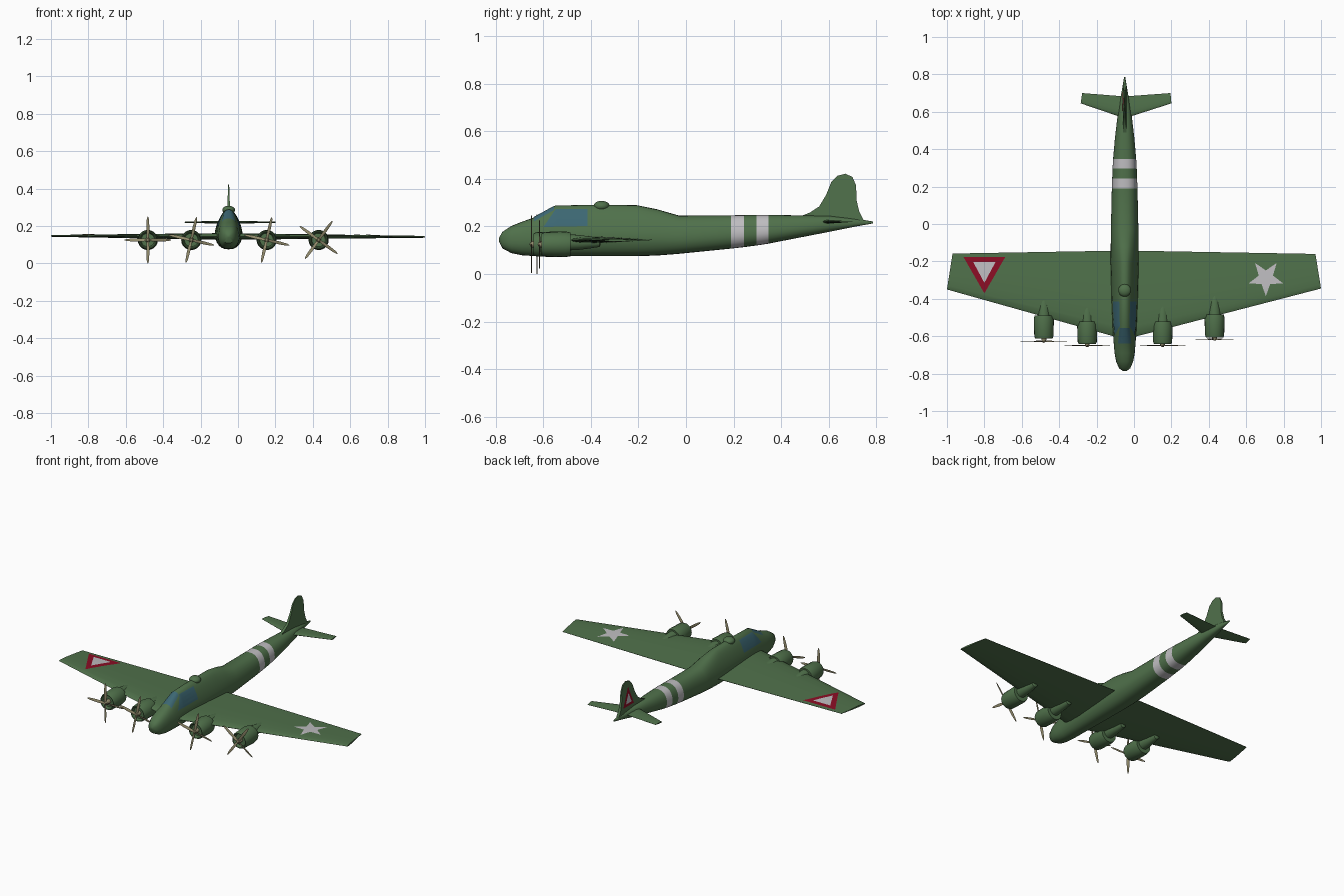
import bpy, bmesh, math
from mathutils import Vector
from mathutils.bvhtree import BVHTree

if "Cube" in bpy.data.objects:
    bpy.data.objects.remove(bpy.data.objects["Cube"])

CX = -0.05  # fuselage centre line


def mat(name, rgb):
    m = bpy.data.materials.new(name)
    m.diffuse_color = (*rgb, 1)
    m.use_nodes = True
    m.node_tree.nodes["Principled BSDF"].inputs["Base Color"].default_value = m.diffuse_color
    return m


GREEN = mat("olive green", (0.080, 0.165, 0.070))
WHITE = mat("pale grey", (0.52, 0.51, 0.53))
RED = mat("crimson", (0.26, 0.004, 0.018))
GLASS = mat("teal glass", (0.045, 0.135, 0.17))
TAN = mat("tan", (0.29, 0.26, 0.15))


def finish(name, bm, mats, angle=35, fix=True):
    if fix:
        bmesh.ops.recalc_face_normals(bm, faces=bm.faces)
    me = bpy.data.meshes.new(name)
    bm.to_mesh(me)
    bm.free()
    ob = bpy.data.objects.new(name, me)
    bpy.context.collection.objects.link(ob)
    for m in mats:
        me.materials.append(m)
    bpy.ops.object.select_all(action='DESELECT')
    ob.select_set(True)
    bpy.context.view_layer.objects.active = ob
    bpy.ops.object.shade_smooth_by_angle(angle=math.radians(angle))
    return ob


def loft(rings):
    """Skin closed rings of points and cap both ends."""
    bm = bmesh.new()
    vs = [[bm.verts.new(p) for p in r] for r in rings]
    n = len(rings[0])
    for a, b in zip(vs, vs[1:]):
        for i in range(n):
            j = (i + 1) % n
            bm.faces.new((a[i], a[j], b[j], b[i]))
    bm.faces.new(vs[0])
    bm.faces.new(vs[-1])
    return bm


def tree(ob):
    bm = bmesh.new()
    bm.from_mesh(ob.data)
    t = BVHTree.FromBMesh(bm)
    bm.free()
    return t


def decal(name, target, pts, axis, sign, material, lift=0.002, centre=None):
    """Thin painted sheet laid over the target, seen along +-axis."""
    axes = [i for i in range(3) if i != axis]

    def at(p):
        v = Vector((0, 0, 0))
        v[axes[0]], v[axes[1]] = p
        return v
    bm = bmesh.new()
    c = centre or (sum(p[0] for p in pts) / len(pts), sum(p[1] for p in pts) / len(pts))
    mid = bm.verts.new(at(c))
    vs = [bm.verts.new(at(p)) for p in pts]
    for i in range(len(vs)):
        bm.faces.new((mid, vs[i], vs[(i + 1) % len(vs)]))
    bmesh.ops.subdivide_edges(bm, edges=bm.edges[:], cuts=7, use_grid_fill=True)
    d = Vector((0, 0, 0))
    d[axis] = -sign
    for v in bm.verts:
        hit = target.ray_cast(v.co - d * 3, d)[0]
        v.co[axis] = (hit[axis] if hit else 0.1) + sign * lift
    bmesh.ops.recalc_face_normals(bm, faces=bm.faces)
    if sum((f.normal[axis] for f in bm.faces)) * sign < 0:
        bmesh.ops.reverse_faces(bm, faces=bm.faces)
    return finish(name, bm, [material], fix=False)


# Fuselage: y, bottom, top, half width, narrowing towards the top
STATIONS = [
    (-.787, .138, .152, .008, 0), (-.772, .108, .178, .030, 0), (-.735, .088, .202, .046, .05),
    (-.69, .079, .220, .055, .1), (-.645, .076, .236, .059, .2), (-.55, .075, .288, .066, .45),
    (-.41, .075, .291, .072, .47), (-.21, .075, .290, .076, .45), (-.12, .078, .272, .076, .3),
    (-.03, .085, .246, .075, .15), (.19, .107, .247, .070, .15), (.243, .113, .248, .068, .15),
    (.296, .120, .249, .066, .15), (.348, .128, .249, .063, .15), (.46, .150, .247, .053, .15),
    (.60, .177, .245, .036, .1), (.72, .201, .232, .014, 0), (.787, .213, .221, .003, 0)]
N = 28


def spow(v, e):
    return math.copysign(abs(v) ** e, v)


rings = []
for y, zb, zt, w, k in STATIONS:
    ring = []
    for i in range(N):
        a = 2 * math.pi * i / N
        h = spow(math.sin(a), .85)
        x = w * spow(math.cos(a), .8) * (1 - k * max(0, h + .2) / 1.2)
        ring.append((CX + x, y, (zb + zt) / 2 + h * (zt - zb) / 2))
    rings.append(ring)
bm = loft(rings)
for f in bm.faces:  # two pale bands
    y = f.calc_center_median().y
    f.material_index = int(.19 < y < .243 or .296 < y < .348)
fuselage = finish("fuselage", bm, [GREEN, WHITE])
body = tree(fuselage)

# Cockpit glazing
side_pane = [(-.60, .198), (-.414, .202), (-.414, .274), (-.548, .274)]
for label, s in (("left", -1), ("right", 1)):
    decal("cockpit_window_" + label, body, side_pane, 0, s, GLASS)
decal("windscreen", body, [(CX - .036, -.64), (CX + .036, -.64), (CX + .027, -.555), (CX - .027, -.555)], 2, 1, GLASS)

# Dorsal turret dome
bm = bmesh.new()
bmesh.ops.create_uvsphere(bm, u_segments=20, v_segments=12, radius=.034)
for v in bm.verts:
    v.co = Vector((CX + v.co.x, -.355 + v.co.y, .286 + v.co.z * .65))
finish("turret_dome", bm, [GREEN])

# Wings: chordwise profile (fraction of chord, fraction of half thickness)
FOIL = [(0, 0), (.03, .5), (.12, .85), (.3, 1), (.6, .7), (1, .06),
        (1, -.06), (.6, -.7), (.3, -1), (.12, -.85), (.03, -.5)]


def wing(name, stations):
    rings = [[(xl + (xt - xl) * t, yl + (yt - yl) * t, z + h * th / 2) for t, h in FOIL]
             for xl, yl, xt, yt, z, th in stations]
    return finish(name, loft(rings), [GREEN])


main = wing("main_wing", [(-1, -.35, -.97, -.158, .147, .010), (CX, -.617, CX, -.142, .144, .036),
                          (1, -.345, .97, -.16, .142, .010)])
wing("tailplane", [(-.285, .645, -.277, .70, .22, .007), (CX, .565, CX, .682, .22, .016),
                   (.20, .645, .195, .70, .22, .007)])

# Tail fin, thinner to the top
FIN = [(.46, .235), (.52, .258), (.56, .284), (.59, .334), (.611, .386), (.636, .413), (.67, .422),
       (.70, .409), (.716, .372), (.717, .313), (.729, .263), (.748, .226), (.70, .215)]
fin_rings = []
for s in (-1, 1):
    fin_rings.append([(CX + s * (.010 - .007 * (z - .215) / .2), y, z) for y, z in FIN])
fin = finish("tail_fin", loft(fin_rings), [GREEN])


# Wing and fin markings
def triangle(cx, cy, w, h):
    return [(cx - w, cy - h / 3), (cx + w, cy - h / 3), (cx, cy + 2 * h / 3)]


top, tail = tree(main), tree(fin)
decal("wing_triangle", top, triangle(-.80, -.242, .111, -.193), 2, 1, RED)
decal("wing_triangle_centre", top, triangle(-.80, -.240, .060, -.112), 2, 1, WHITE, .004)
decal("fin_triangle", tail, triangle(.655, .305, .052, .118), 0, -1, RED)
decal("fin_triangle_centre", tail, triangle(.655, .304, .028, .064), 0, -1, WHITE, .004)
star = []
for i in range(10):
    a = -math.pi / 2 + i * math.pi / 5
    r = .098 if i % 2 == 0 else .040
    star.append((.705 + r * math.cos(a), -.288 + r * math.sin(a)))
decal("wing_star", top, star, 2, 1, WHITE)


# Engines and propellers
def lathe(name, x, y0, z, profile, material, seg=20):
    return finish(name, loft([[(x + max(r, .001) * math.cos(2 * math.pi * i / seg), y0 + dy,
                                z + max(r, .001) * math.sin(2 * math.pi * i / seg))
                               for i in range(seg)] for dy, r in profile]), [material])


EZ = .125
ENGINES = [("outer_left", -.482, -.612, -.37, -.627, 0), ("inner_left", -.25, -.642, -.39, -.65, 13),
           ("inner_right", .153, -.642, -.39, -.65, 13), ("outer_right", .431, -.607, -.36, -.616, 36)]
BLADE = [(0, .006, 50), (.03, .008, 45), (.07, .0085, 30), (.11, .006, 20), (.1245, .002, 15)]
for label, x, y0, y1, yp, rot in ENGINES:
    length = y1 - y0
    lathe("cowling_" + label, x, y0, EZ, [(.02, 0), (.02, .036), (.002, .042), (0, .046), (.012, .051),
                                          (.10, .054), (.122, .050), (.122, .02)], GREEN)
    lathe("nacelle_" + label, x, y0, EZ + .008, [(.10, .034), (.15, .032), (length - .05, .026),
                                                 (length - .004, .019), (length, .012)], GREEN)
    lathe("hub_" + label, x, yp, EZ, [(-.008, 0), (-.006, .007), (.004, .013), (.04, .014)], TAN, 12)
    bm = bmesh.new()
    for b in range(4):
        a = math.radians(rot + 90 * b)
        out = Vector((math.sin(a), 0, math.cos(a)))
        across = Vector((math.cos(a), 0, -math.sin(a)))
        prev = None
        for r, w, twist in BLADE:
            t = math.radians(twist * .5)
            u = across * math.cos(t) + Vector((0, math.sin(t), 0))
            n = u.cross(out) * .0016
            c = Vector((x, yp, EZ)) + out * r
            cur = [bm.verts.new(c + q) for q in (u * w, n, -u * w, -n)]
            if prev:
                for i in range(4):
                    bm.faces.new((prev[i], prev[(i + 1) % 4], cur[(i + 1) % 4], cur[i]))
            else:
                bm.faces.new(cur)
            prev = cur
        bm.faces.new(prev)
    finish("propeller_" + label, bm, [TAN])
